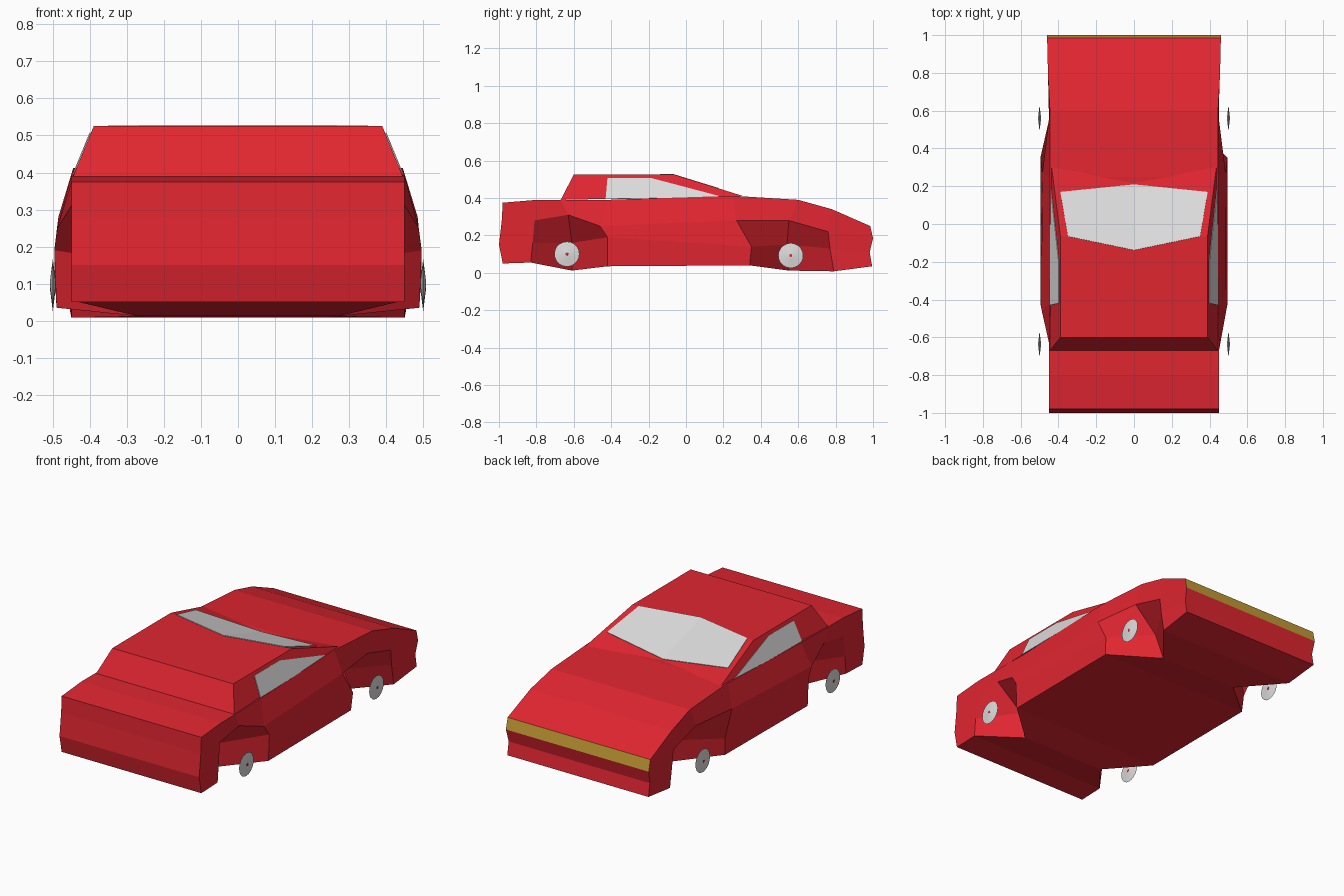
import bpy
import bmesh
from math import pi
from mathutils import Matrix

old = bpy.data.objects.get("Cube")
if old:
    bpy.data.objects.remove(old, do_unlink=True)


def material(name, rgb):
    mat = bpy.data.materials.new(name)
    mat.use_nodes = True
    color = (*rgb, 1.0)
    mat.diffuse_color = color
    mat.node_tree.nodes["Principled BSDF"].inputs["Base Color"].default_value = color
    return mat


red = material("red_paint", (0.75, 0.019, 0.03))
gold = material("gold_light", (0.55, 0.33, 0.035))
grey = material("light_grey", (0.72, 0.72, 0.72))


def add_object(name, bm, *mats):
    bmesh.ops.recalc_face_normals(bm, faces=bm.faces[:])
    mesh = bpy.data.meshes.new(name)
    bm.to_mesh(mesh)
    bm.free()
    for mat in mats:
        mesh.materials.append(mat)
    obj = bpy.data.objects.new(name, mesh)
    bpy.context.scene.collection.objects.link(obj)
    return obj


def add_mirrored(name, bm, mat, thickness=0.0):
    obj = add_object(name, bm, mat)
    if thickness:
        solid = obj.modifiers.new("thickness", "SOLIDIFY")
        solid.thickness = thickness
    obj.modifiers.new("mirror", "MIRROR")
    return obj


# Body: rings of deck, waist, well roof and sill points from tail to nose
tail = [(.45, -.98, .375), (.45, -.985, .28), (.45, -1, .15), (.45, -.98, .05)]
quarter = [(.45, -.8, .39), (.45, -.81, .28), (.45, -.82, .16), (.45, -.83, .055)]
rear_well = [(.45, -.67, .39), (.45, -.63, .31), (.3, -.61, .16), (.27, -.61, .012)]
door_rear = [(.445, -.42, .39), (.488, -.46, .25), (.496, -.42, .19), (.49, -.42, .035)]
door_front = [(.445, .25, .412), (.485, .27, .28), (.496, .35, .14), (.49, .34, .04)]
front_well = [(.445, .6, .39), (.45, .55, .28), (.3, .54, .15), (.25, .55, .012)]
fender = [(.455, .78, .34), (.452, .76, .22), (.45, .77, .13), (.45, .79, .008)]
nose = [(.46, .985, .25), (.46, 1, .185), (.455, .982, .11), (.455, .995, .035)]

bm = bmesh.new()
rings = []
for half in (tail, quarter, rear_well, door_rear, door_front, front_well, fender, nose):
    points = half + [(-x, y, z) for x, y, z in reversed(half)]
    rings.append([bm.verts.new(p) for p in points])
for a, b in zip(rings, rings[1:]):
    for i in range(len(a)):
        j = (i + 1) % len(a)
        bm.faces.new((a[i], a[j], b[j], b[i]))
for ring in (rings[0], rings[-1]):
    for i in range(3):
        face = bm.faces.new((ring[i], ring[i + 1], ring[-2 - i], ring[-1 - i]))
        # The upper nose strip is the light bar
        face.material_index = int(ring is rings[-1] and i == 0)
add_object("body", bm, red, gold)


# Cabin planes, shared by the shell and its glass
def side_x(z):
    return 0.445 - 0.41 * (z - 0.39)


def shield_z(x, y):
    return 0.525 - 0.32 * (y + 0.14 - 0.2 * abs(x))


# Cabin: one half, mirrored
bm = bmesh.new()
rear_base, rear_top, front_top, front_base, roof_mid, cowl_mid, rear_mid, tail_mid = [
    bm.verts.new(p) for p in (
        (side_x(.39), -.67, .39), (side_x(.525), -.6, .525),
        (side_x(.525), -.062, .525), (side_x(.412), .3, .412),
        (0, -.14, .525), (0, .225, shield_z(0, .225)),
        (0, -.6, .525), (0, -.67, .39))]
for corners in (
        (rear_base, front_base, front_top, rear_top),
        (rear_top, front_top, roof_mid, rear_mid),
        (rear_base, rear_top, rear_mid, tail_mid),
        (front_base, cowl_mid, roof_mid, front_top)):
    bm.faces.new(corners)
add_mirrored("cabin", bm, red)

# Windshield: thin plate with a centre crease
bm = bmesh.new()
outline = [(0, .21), (.39, .17), (.35, -.065), (0, -.138)]
bm.faces.new([bm.verts.new((x, y, shield_z(x, y) + 0.004)) for x, y in outline])
add_mirrored("windshield", bm, grey, 0.003)

# Side windows
bm = bmesh.new()
outline = [(-.43, .395), (.2, .405), (-.19, .508), (-.42, .508)]
bm.faces.new([bm.verts.new((side_x(z) + 0.004, y, z)) for y, z in outline])
add_mirrored("side_windows", bm, grey, 0.003)


# Wheels: thin lens-shaped discs with a small hub
def lens(name, mat, location, radius, tip, half_depth, sides):
    bm = bmesh.new()
    for sign in (1, -1):
        turn = Matrix.Rotation(sign * pi / 2, 4, "Y")
        shift = Matrix.Translation((sign * half_depth / 2, 0, 0))
        bmesh.ops.create_cone(bm, cap_ends=False, segments=sides, radius1=radius,
                              radius2=tip, depth=half_depth, matrix=shift @ turn)
    bmesh.ops.remove_doubles(bm, verts=bm.verts[:], dist=0.0001)
    bmesh.ops.holes_fill(bm, edges=bm.edges[:], sides=sides)
    obj = add_object(name, bm, mat)
    obj.location = location


for end, y, z in (("rear", -.637, .1), ("front", .56, .092)):
    for side, x in (("left", .5), ("right", -.5)):
        lens(f"{end}_{side}_wheel", grey, (x, y, z), 0.067, 0.012, 0.007, 20)
        lens(f"{end}_{side}_hub", red, (x, y, z), 0.009, 0.008, 0.008, 10)
